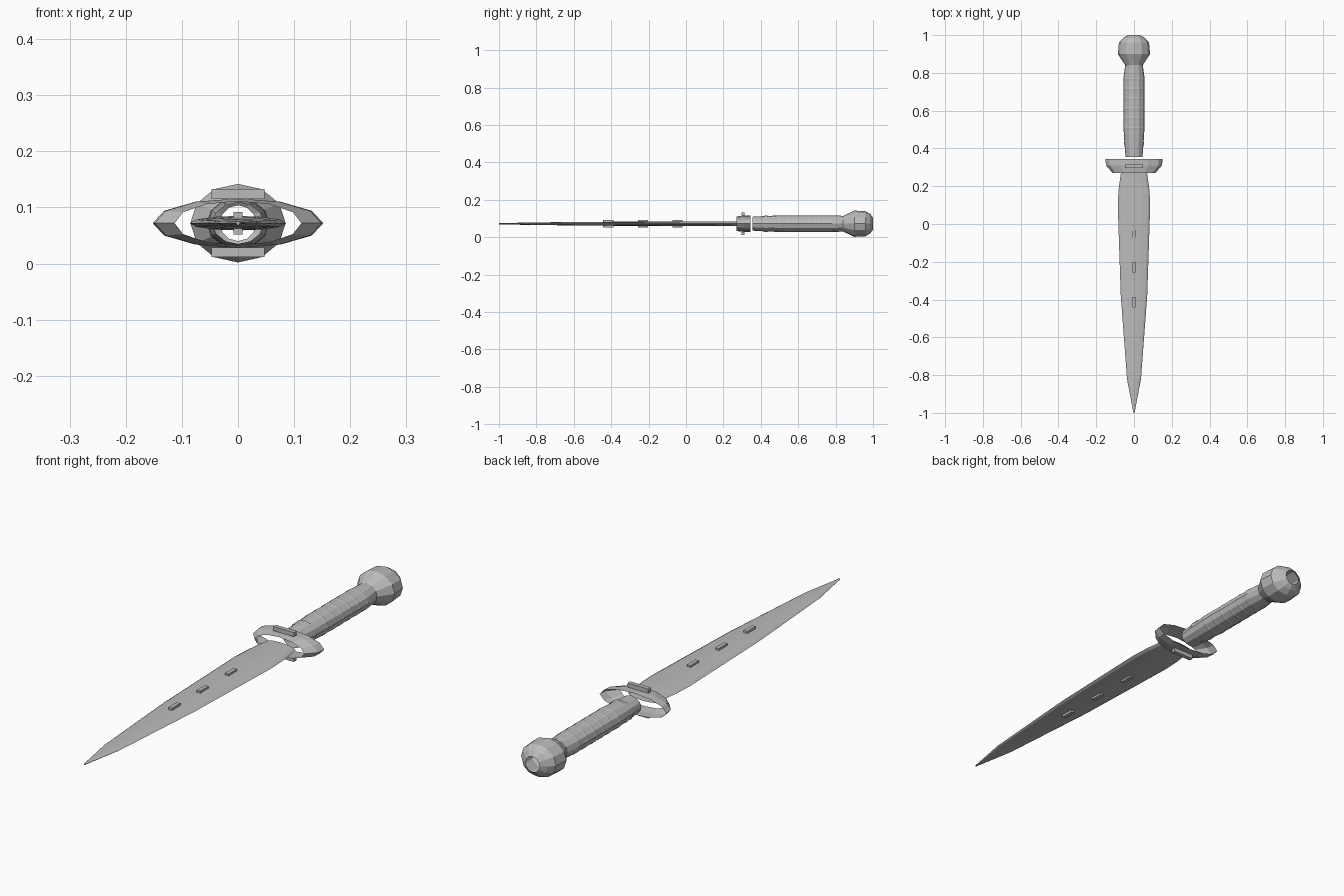
import bpy, bmesh, math

if "Cube" in bpy.data.objects:
    bpy.data.objects.remove(bpy.data.objects["Cube"])

MID = 0.072    # height of the long axis
SIDES = 12

steel = bpy.data.materials.new("grey steel")
steel.use_nodes = True
steel.diffuse_color = (0.5, 0.5, 0.5, 1)
steel.node_tree.nodes["Principled BSDF"].inputs["Base Color"].default_value = steel.diffuse_color


def finish(name, bm):
    mesh = bpy.data.meshes.new(name)
    bm.to_mesh(mesh)
    bm.free()
    mesh.materials.append(steel)
    ob = bpy.data.objects.new(name, mesh)
    bpy.context.collection.objects.link(ob)
    return ob


def tube(name, stations):
    """Open faceted tube along y from (y, half width, half height) rings."""
    bm = bmesh.new()
    rings = []
    for y, rx, rz in stations:
        angles = [math.tau * i / SIDES for i in range(SIDES)]
        rings.append([bm.verts.new((rx * math.cos(a), y, MID + rz * math.sin(a))) for a in angles])
    for a, b in zip(rings, rings[1:]):
        for i in range(SIDES):
            j = (i + 1) % SIDES
            bm.faces.new((a[i], b[i], b[j], a[j]))
    return finish(name, bm)


def block(name, y, z, size):
    bm = bmesh.new()
    bmesh.ops.create_cube(bm, size=1)
    bmesh.ops.scale(bm, vec=size, verts=bm.verts)
    bmesh.ops.translate(bm, vec=(0, y, z), verts=bm.verts)
    return finish(name, bm)


# Long leaf-shaped blade
tube("blade", [(-1, 0.003, 0.003), (-0.82, 0.037, 0.007), (-0.38, 0.07, 0.011),
               (0.1, 0.086, 0.013), (0.18, 0.082, 0.013), (0.28, 0.068, 0.013)])

# Small studs passing through the blade
for n, y in enumerate((-0.415, -0.23, -0.045)):
    block(f"blade_stud_{n + 1}", y, MID, (0.016, 0.055, 0.04))

# Open oval guard with a bar above and below
tube("guard", [(0.27, 0.113, 0.039), (0.31, 0.148, 0.044), (0.345, 0.152, 0.044)])
for label, side in (("upper", 1), ("lower", -1)):
    block(f"{label}_guard_bar", 0.305, MID + side * 0.052, (0.095, 0.018, 0.017))

# Hollow grip, its collar and fine ridges
tube("grip", [(0.355, 0.045, 0.037), (0.42, 0.05, 0.041), (0.5, 0.055, 0.044),
              (0.78, 0.055, 0.044), (0.85, 0.045, 0.042)])
tube("grip_collar", [(0.42, 0.053, 0.044), (0.435, 0.054, 0.045)])
for n in range(6):
    y = 0.5 + n * 0.052
    tube(f"grip_ridge_{n + 1}", [(y, 0.055, 0.044), (y + 0.008, 0.0562, 0.0452),
                                 (y + 0.016, 0.055, 0.044)])

# Faceted pommel, open at the end
tube("pommel", [(0.84, 0.046, 0.042), (0.9, 0.085, 0.07), (0.96, 0.08, 0.067),
                (0.985, 0.058, 0.052), (1, 0.032, 0.032)])
